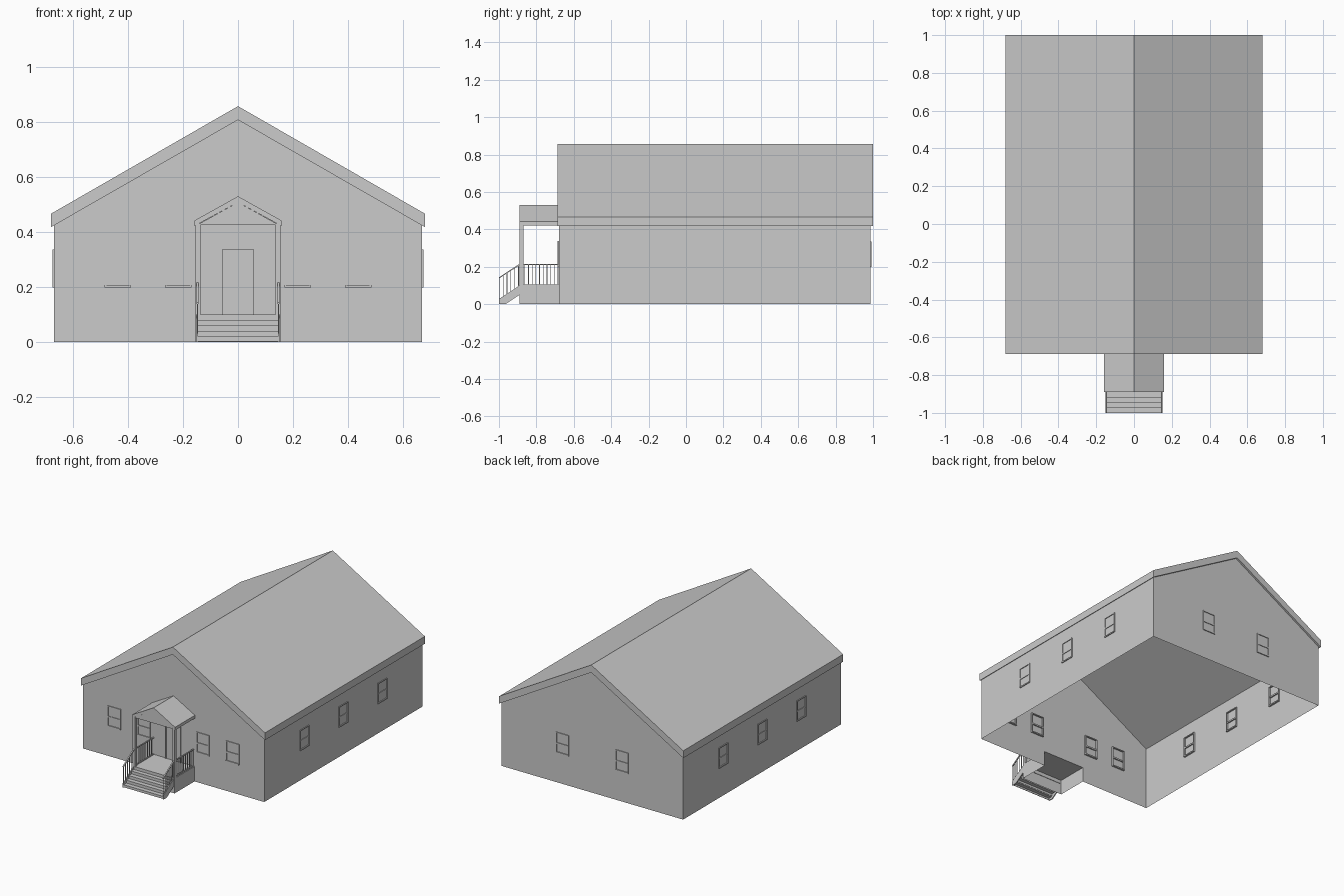
import bpy, bmesh, math
from mathutils import Matrix, Vector

if "Cube" in bpy.data.objects:
    bpy.data.objects.remove(bpy.data.objects["Cube"])


def finish(name, bm):
    me = bpy.data.meshes.new(name)
    bm.to_mesh(me)
    bm.free()
    ob = bpy.data.objects.new(name, me)
    bpy.context.collection.objects.link(ob)
    return ob


def add_box(bm, x0, x1, y0, y1, z0, z1, mat=Matrix.Identity(4)):
    m = Matrix.Translation(((x0 + x1) / 2, (y0 + y1) / 2, (z0 + z1) / 2)) \
        @ Matrix.Diagonal((x1 - x0, y1 - y0, z1 - z0, 1))
    bmesh.ops.create_cube(bm, size=1, matrix=mat @ m)


def boxes(name, items, mat=Matrix.Identity(4)):
    bm = bmesh.new()
    for b in items:
        add_box(bm, *b, mat=mat)
    return finish(name, bm)


def prism(name, pts, a, b, axis='Y', drop=None):
    """Extrude a profile along Y (points are x,z) or X (points are y,z)."""
    bm = bmesh.new()
    make = (lambda p, t: (p[0], t, p[1])) if axis == 'Y' else (lambda p, t: (t, p[0], p[1]))
    face = bm.faces.new([bm.verts.new(make(p, a)) for p in pts])
    ext = bmesh.ops.extrude_face_region(bm, geom=[face], use_keep_orig=True)
    d = Vector((0, b - a, 0)) if axis == 'Y' else Vector((b - a, 0, 0))
    bmesh.ops.translate(bm, vec=d, verts=[g for g in ext['geom'] if isinstance(g, bmesh.types.BMVert)])
    bmesh.ops.recalc_face_normals(bm, faces=bm.faces)
    if drop:
        bmesh.ops.delete(bm, geom=[f for f in bm.faces if drop(f)], context='FACES')
    return finish(name, bm)


def roof_profile(w, eave_low, eave_top, ridge_low, ridge_top):
    return [(-w, eave_low), (-w, eave_top), (0, ridge_top), (w, eave_top), (w, eave_low), (0, ridge_low)]


WX, Y0, Y1, WZ = 0.67, -0.68, 0.987, 0.424

# thin shell walls, open underneath and under the roof
prism("side_and_back_walls", [(-WX, 0), (WX, 0), (WX, WZ), (0, 0.808), (-WX, WZ)], Y0, Y1,
      drop=lambda f: abs(f.normal.z) > 0.3 or f.normal.y < -0.5)
# front wall, left open behind the porch deck
prism("front_wall", [(-WX, 0), (-0.155, 0), (-0.155, 0.1), (0.155, 0.1), (0.155, 0),
                     (WX, 0), (WX, WZ), (0, 0.808), (-WX, WZ)], Y0, Y1,
      drop=lambda f: f.normal.y > -0.5)

# main roof slab
prism("roof", roof_profile(0.68, 0.418, 0.467, 0.808, 0.858), -0.687, 1.0)


# double-hung windows: local x along wall, local -y outward
def window(name, x, y, angle):
    m = Matrix.Translation((x, y, 0)) @ Matrix.Rotation(angle, 4, 'Z')
    w, b, t, zb, zm, zt = 0.048, 0.006, 0.005, 0.2, 0.262, 0.336
    boxes(name, [
        (-w, -w + b, -t, 0.01, zb, zt), (w - b, w, -t, 0.01, zb, zt),
        (-w, w, -t, 0.01, zt - b, zt),
        (-w, w, -t - 0.001, 0.012, zb - 0.002, zb + 0.006),
        (-w + b, w - b, -0.004, 0.008, zm - 0.005, zm + 0.005),
    ], m)


for i, x in enumerate((-0.4375, -0.2175, 0.2175, 0.4375)):
    window(f"front_window_{i}", x, Y0, 0)
for i, x in enumerate((-0.22, 0.22)):
    window(f"back_window_{i}", x, Y1, math.pi)
for i, y in enumerate((-0.257, 0.153, 0.565)):
    window(f"right_window_{i}", WX, y, math.pi / 2)
    window(f"left_window_{i}", -WX, y, -math.pi / 2)

# door with trim
F = Y0 - 0.0005
boxes("door", [(-0.05, 0.05, Y0 - 0.003, F, 0.1, 0.328)])
boxes("door_frame", [(-0.057, -0.05, Y0 - 0.008, F, 0.1, 0.338),
                     (0.05, 0.057, Y0 - 0.008, F, 0.1, 0.338),
                     (-0.05, 0.05, Y0 - 0.008, F, 0.328, 0.338)])

# porch deck, open underneath
PF = -0.89
prism("porch_deck", [(-0.155, 0), (0.155, 0), (0.155, 0.1), (-0.155, 0.1)], PF, Y0,
      drop=lambda f: f.normal.z < -0.5 or f.normal.y > 0.5)

# porch roof, gable panel and posts
prism("porch_roof", roof_profile(0.158, 0.422, 0.442, 0.508, 0.53), PF, Y0)
prism("porch_gable", [(-0.15, 0.425), (0.15, 0.425), (0, 0.508)], PF + 0.003, PF + 0.015)
boxes("porch_posts", [(s * 0.1455 - 0.0095, s * 0.1455 + 0.0095, PF, PF + 0.02, 0.1, 0.43) for s in (-1, 1)])

# stairs: stringers, treads and risers
for side, s in (("left", -1), ("right", 1)):
    prism(f"{side}_stringer", [(-1.0, 0), (-0.965, 0), (PF, 0.05), (PF, 0.1), (-1.0, 0.028)],
          s * 0.145, s * 0.151, axis='X')
run = 0.0275
boxes("stair_treads", [(-0.146, 0.146, -1.0 + run * i, -1.0 + run * (i + 1) + 0.003,
                        0.02 * i + 0.014, 0.02 * (i + 1)) for i in range(4)])
boxes("stair_risers", [(-0.146, 0.146, -1.0 + run * i + 0.002, -1.0 + run * i + 0.005,
                        max(0.02 * i, 0.002), 0.02 * i + 0.014) for i in range(4)])

# railings on the deck and down the stairs
for side, s in (("left", -1), ("right", 1)):
    x = s * 0.147
    rail = [(x - 0.004, x + 0.004, PF + 0.02, Y0, z, z + 0.006) for z in (0.1, 0.209)]
    n = 10
    for i in range(n):
        y = -0.862 + i * 0.178 / (n - 1)
        rail.append((x - 0.002, x + 0.002, y - 0.002, y + 0.002, 0.1, 0.212))
    boxes(f"{side}_deck_railing", rail)
    prism(f"{side}_stair_handrail", [(-1.0, 0.137), (PF, 0.209), (PF, 0.216), (-1.0, 0.144)],
          x - 0.004, x + 0.004, axis='X')
    bal = []
    for i in range(6):
        y = -0.998 + i * 0.0205
        z = 0.028 + (y + 1.0) * 0.655
        bal.append((x - 0.002, x + 0.002, y - 0.002, y + 0.002, z - 0.003, z + 0.112))
    boxes(f"{side}_stair_balusters", bal)
